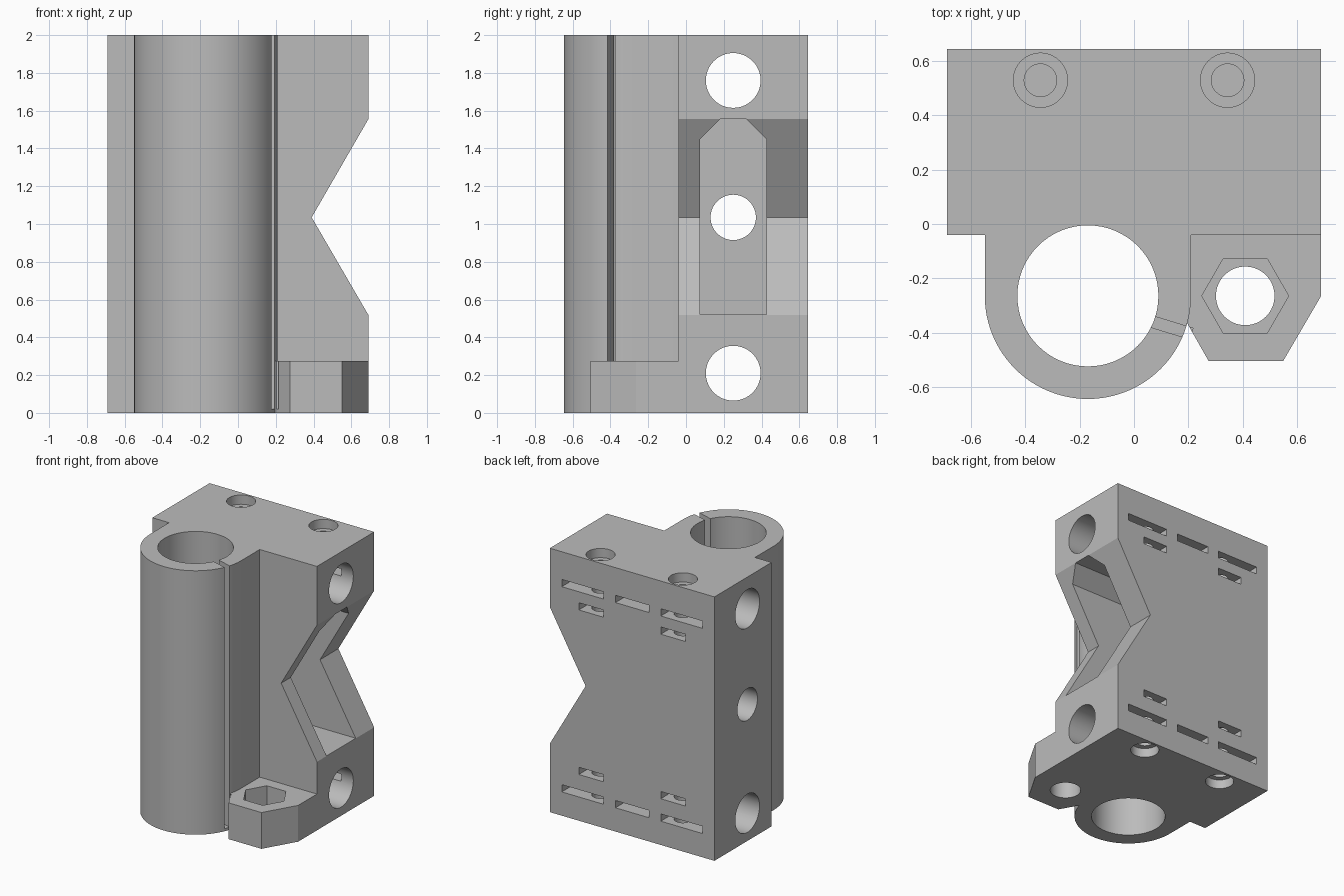
import bpy, bmesh, math
from mathutils import Matrix

if "Cube" in bpy.data.objects:
    bpy.data.objects.remove(bpy.data.objects["Cube"])

grey = bpy.data.materials.new("plain grey")
grey.use_nodes = True
grey.diffuse_color = (0.5, 0.5, 0.5, 1)
grey.node_tree.nodes["Principled BSDF"].inputs["Base Color"].default_value = (0.5, 0.5, 0.5, 1)


def make(name, bm):
    bmesh.ops.recalc_face_normals(bm, faces=bm.faces)
    mesh = bpy.data.meshes.new(name)
    bm.to_mesh(mesh)
    bm.free()
    mesh.materials.append(grey)
    ob = bpy.data.objects.new(name, mesh)
    bpy.context.collection.objects.link(ob)
    return ob


# Prism from an outline; axis picks the extrusion direction
def prism(name, outline, lo, hi, axis="z"):
    place = {"x": lambda a, b, c: (c, a, b),
             "y": lambda a, b, c: (a, c, b),
             "z": lambda a, b, c: (a, b, c)}[axis]
    bm = bmesh.new()
    face = bm.faces.new([bm.verts.new(place(a, b, lo)) for a, b in outline])
    top = bmesh.ops.extrude_face_region(bm, geom=[face])
    verts = [g for g in top["geom"] if isinstance(g, bmesh.types.BMVert)]
    bmesh.ops.translate(bm, verts=verts, vec=place(0, 0, hi - lo))
    return make(name, bm)


def ring(a, b, r, n=64, start=0.0, sweep=2 * math.pi, closed=True):
    steps = n if closed else n + 1
    return [(a + r * math.cos(start + sweep * i / n),
             b + r * math.sin(start + sweep * i / n)) for i in range(steps)]


def rect(a0, a1, b0, b1):
    return [(a0, b0), (a1, b0), (a1, b1), (a0, b1)]


def combine(target, tool, op="DIFFERENCE"):
    mod = target.modifiers.new(op.title(), "BOOLEAN")
    mod.operation = op
    mod.solver = "EXACT"
    mod.object = tool
    bpy.context.view_layer.objects.active = target
    bpy.ops.object.modifier_apply(modifier=mod.name)
    bpy.data.objects.remove(tool)


# Block with the rounded bearing sleeve on its front
TUBE = (-0.17, -0.265)
outline = [(0.69, -0.04), (0.69, 0.645), (-0.69, 0.645), (-0.69, -0.04), (-0.55, -0.04)]
outline += ring(*TUBE, 0.38, 48, math.pi, math.pi, closed=False)
outline += [(0.21, -0.04)]
body = prism("carriage_body", outline, 0, 2)

# Foot for the drive nut
foot = [(0.19, 0.1), (0.69, 0.1), (0.69, -0.265), (0.55, -0.505), (0.275, -0.505), (0.19, -0.355)]
combine(body, prism("nut_foot", foot, 0, 0.275), "UNION")

# Bearing bore and the clamp slit beside it
combine(body, prism("bearing_bore", ring(*TUBE, 0.26), -0.1, 2.1))
slit = prism("clamp_slit", rect(-0.11, 0.09, -0.021, 0.021), 0.02, 2.1)
slit.data.transform(Matrix.Translation((0.125, -0.378, 0)) @ Matrix.Rotation(math.radians(-17), 4, "Z"))
combine(body, slit)

# Hexagonal nut recess and screw hole in the foot
combine(body, prism("nut_recess", ring(0.41, -0.265, 0.16, 6), 0.13, 0.4))
combine(body, prism("nut_hole", ring(0.41, -0.265, 0.108), -0.1, 0.2))

# V notch on the side, then the belt pocket behind it
notch = [(0.69 + 0.1, 1.555 + 0.173), (0.39, 1.035), (0.69 + 0.1, 0.52 - 0.173)]
combine(body, prism("side_notch", notch, -0.2, 0.8, "y"))
pocket = [(0.075, 0.52), (0.425, 0.52), (0.425, 1.45), (0.32, 1.555), (0.18, 1.555), (0.075, 1.45)]
combine(body, prism("belt_pocket", pocket, -0.35, 0.8, "x"))

# Rod bores and the middle hole
for z, r in ((0.21, 0.145), (1.76, 0.145), (1.035, 0.12)):
    combine(body, prism("rod_bore", ring(0.25, z, r), -0.8, 0.8 if r > 0.13 else 0, "x"))

# Slots in the back face, an upper and a lower set
for wide_z, short_z in ((1.735, 1.597), (0.18, 0.35)):
    for x0, x1 in ((0.24, 0.59), (-0.14, 0.14), (-0.59, -0.24)):
        combine(body, prism("back_slot", rect(x0, x1, wide_z, wide_z + 0.055), 0.3, 0.7, "y"))
    for x0, x1 in ((0.24, 0.447), (-0.447, -0.24)):
        combine(body, prism("nut_slot", rect(x0, x1, short_z, short_z + 0.055), 0.43, 0.7, "y"))

# Counterbored screw holes from the top and the bottom
for x in (-0.345, 0.345):
    for r, depth in ((0.06, 0.47), (0.1, 0.07)):
        combine(body, prism("screw_hole", ring(x, 0.53, r, 40), 2 - depth, 2.1))
        combine(body, prism("screw_hole", ring(x, 0.53, r, 40), -0.1, depth))

# Smooth the round walls, keep the corners sharp
bpy.ops.object.select_all(action="DESELECT")
body.select_set(True)
bpy.context.view_layer.objects.active = body
bpy.ops.object.shade_smooth_by_angle(angle=math.radians(25))
